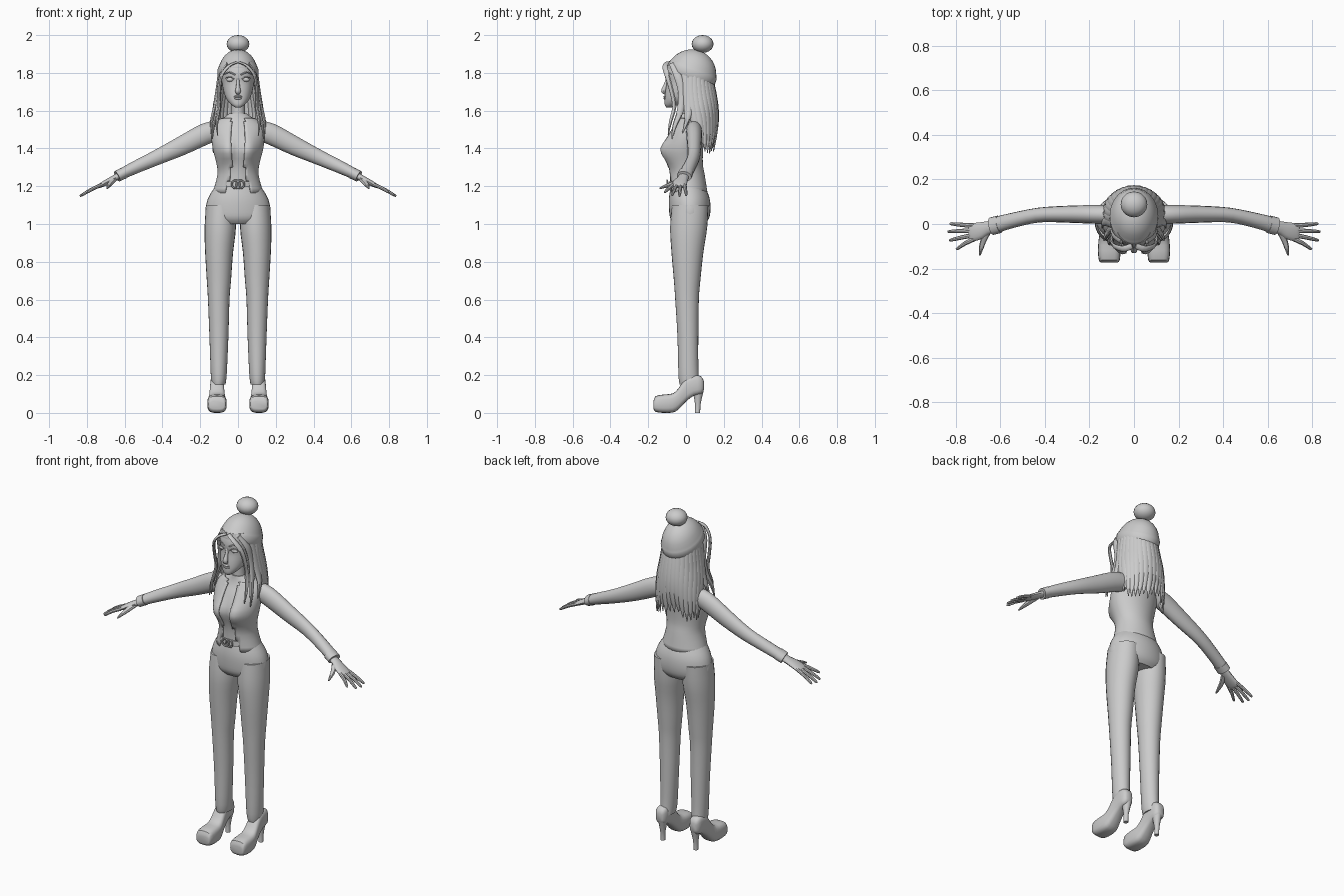
import bpy, bmesh, math, random
from mathutils import Vector, Matrix
random.seed(4)


def smooth_rows(rows, sub):
    """Catmull-Rom interpolation of number tuples."""
    out, last = [], len(rows) - 1
    for i in range(last):
        p0, p1, p2, p3 = (rows[min(max(i + k, 0), last)] for k in (-1, 0, 1, 2))
        for j in range(sub):
            t = j / sub
            out.append([b + .5 * t * (c - a + t * (2*a - 5*b + 4*c - d + t * (3*(b - c) + d - a)))
                        for a, b, c, d in zip(p0, p1, p2, p3)])
    return out + [list(rows[-1])]


def circle(n, e=2):
    """Unit superellipse; a higher e gives a boxier section."""
    f = lambda c: math.copysign(abs(c) ** (2 / e), c)
    return [(f(math.cos(2*math.pi*k/n)), f(math.sin(2*math.pi*k/n))) for k in range(n)]


def mirror(ob):
    ob.modifiers.new("mirror", 'MIRROR').use_clip = False
    return ob


def finish(name, bm):
    bmesh.ops.recalc_face_normals(bm, faces=bm.faces)
    me = bpy.data.meshes.new(name)
    bm.to_mesh(me)
    bm.free()
    ob = bpy.data.objects.new(name, me)
    bpy.context.collection.objects.link(ob)
    return ob


def skin(name, rings, caps=True, keep=None):
    bm = bmesh.new()
    vs = [[bm.verts.new(p) for p in r] for r in rings]
    n = len(vs[0])
    for a, b in zip(vs, vs[1:]):
        for k in range(n):
            q = (a[k], a[(k+1) % n], b[(k+1) % n], b[k])
            if keep is None or keep(sum((v.co for v in q), Vector()) / 4):
                bm.faces.new(q)
    if caps:
        bm.faces.new(vs[0])
        bm.faces.new(vs[-1])
    loose = [v for v in bm.verts if not v.link_faces]
    bmesh.ops.delete(bm, geom=loose, context='VERTS')
    return finish(name, bm)


def loft(name, rows, n=24, sub=3, e=2, shape=None, **kw):
    """Horizontal rings: z, centre x, half width, front y, back y."""
    rings = []
    for z, cx, rx, yf, yb in smooth_rows(rows, sub):
        r = [Vector((cx + rx*c, (yf+yb)/2 + (yb-yf)/2*s, z)) for c, s in circle(n, e)]
        rings.append([shape(p) for p in r] if shape else r)
    return skin(name, rings, **kw)


def tube(name, rows, side, n=10, sub=3):
    """Rings along a path: x, y, z, radius along side, other radius."""
    pts = smooth_rows(rows, sub)
    P = [Vector(p[:3]) for p in pts]
    rings = []
    for i, p in enumerate(P):
        t = (P[min(i+1, len(P)-1)] - P[max(i-1, 0)]).normalized()
        u = Vector(side)
        u = (u - t * u.dot(t)).normalized()
        v = t.cross(u)
        rings.append([p + u*c*pts[i][3] + v*s*pts[i][4] for c, s in circle(n)])
    return skin(name, rings)


def ball(name, loc, scale, rot=0, seg=20):
    bm = bmesh.new()
    m = Matrix.Translation(loc) @ Matrix.Rotation(rot, 4, 'Y') @ Matrix.Diagonal((*scale, 1))
    bmesh.ops.create_uvsphere(bm, u_segments=seg, v_segments=seg//2, radius=1, matrix=m)
    return finish(name, bm)


# Torso with bust, and an open jacket over it
def bust(p):
    if p.y < 0:
        p.y -= .034 * math.exp(-((abs(p.x) - .06)/.045)**2 - ((p.z - 1.39)/.06)**2)
    return p


body = [(1.17, 0, .125, -.082, .105), (1.26, 0, .1, -.083, .09), (1.32, 0, .105, -.09, .08),
        (1.4, 0, .125, -.103, .082), (1.48, 0, .132, -.08, .09), (1.53, 0, .118, -.052, .085),
        (1.56, 0, .08, -.04, .075)]
loft("shirt", body + [(1.585, 0, .045, -.035, .055)], n=40, shape=bust)
jacket = loft("jacket", [(z - .005*(z < 1.2), x, r + .009, f - .009, b + .009) for z, x, r, f, b in body],
              n=48, shape=bust, caps=False,
              keep=lambda c: c.y > 0 or abs(c.x) > .035 + .03*max(0, (1.3 - c.z)/.13))
jacket.modifiers.new("thickness", 'SOLIDIFY').thickness = .007
loft("neck", [(1.54, 0, .045, -.03, .06), (1.6, 0, .036, -.03, .045), (1.69, 0, .038, -.03, .05)])

# Belt and double ring buckle
loft("belt", [(1.195, 0, .118, -.092, .1), (1.225, 0, .108, -.092, .096)], sub=1)
for s in (-1, 1):
    bpy.ops.mesh.primitive_torus_add(location=(s*.012, -.1, 1.21), rotation=(math.pi/2, 0, 0),
                                     major_radius=.021, minor_radius=.005,
                                     major_segments=20, minor_segments=6)
    bpy.context.object.name = "buckle_ring"

# Trousers
loft("hips", [(1.2, 0, .12, -.08, .1), (1.14, 0, .157, -.09, .124), (1.08, 0, .172, -.09, .13),
              (1.03, 0, .168, -.083, .122), (1.0, 0, .13, -.06, .1)], n=32)
mirror(loft("trouser_leg", [(1.1, .092, .077, -.075, .118), (.98, .094, .083, -.084, .112),
            (.85, .1, .074, -.077, .092), (.7, .101, .064, -.064, .076), (.6, .102, .057, -.057, .068),
            (.4, .101, .05, -.045, .065), (.2, .102, .042, -.04, .066), (.15, .103, .036, -.033, .075)]))

# High heeled platform shoes, lofted from toe to heel
foot = [(-.172, .04, .022, .06), (-.162, .047, .006, .088), (-.12, .051, 0, .097), (-.07, .048, .002, .103),
        (-.04, .042, .018, .13), (0, .037, .06, .185), (.04, .036, .09, .2), (.078, .032, .1, .195),
        (.094, .018, .12, .17)]
mirror(skin("shoe", [[(.111 + w*c, y, (a+b)/2 + (b-a)/2*s) for c, s in circle(20, 3.2)]
                     for y, w, a, b in smooth_rows(foot, 2)]))
mirror(loft("shoe_heel", [(0, .108, .013, .047, .075), (.05, .108, .014, .047, .078),
                          (.12, .106, .026, .035, .094)], n=12))

# Sleeved arms, cuffs, hands
Y = (0, 1, 0)
mirror(tube("sleeve", [(.09, .042, 1.5, .04, .05), (.17, .043, 1.478, .042, .056), (.3, .044, 1.413, .038, .05),
            (.43, .04, 1.352, .033, .04), (.55, .015, 1.297, .034, .033), (.63, -.007, 1.258, .037, .028)], Y, 16))
mirror(tube("cuff", [(.605, -.001, 1.27, .04, .031), (.64, -.01, 1.252, .04, .03)], Y, 16, 1))


def hz(x):
    return 1.255 - (x - .63)*.52


mirror(tube("palm", [(x, y, hz(x), w, h) for x, y, w, h in
            [(.61, -.006, .025, .019), (.66, -.018, .03, .017), (.70, -.032, .039, .015),
             (.733, -.038, .04, .011), (.742, -.039, .034, .006)]], Y, 14))
for y0, x1, y1 in [(-.008, .828, .001), (-.029, .837, -.034), (-.05, .83, -.072), (-.068, .8, -.11)]:
    xm, ym = (.725 + x1)/2, (y0 + y1)/2
    mirror(tube("finger", [(.72, y0, hz(.72), .011, .01), (xm, ym, hz(xm)+.004, .0095, .009),
                           (x1-.008, y1, hz(x1-.008), .007, .007), (x1, y1, hz(x1), .003, .003)], Y, 8, 2))
mirror(tube("thumb", [(.65, -.02, 1.242, .016, .013), (.675, -.07, 1.215, .014, .012),
                      (.687, -.11, 1.2, .01, .009), (.693, -.14, 1.188, .004, .004)], (1, 0, 0), 8))

# Head and face
loft("head", [(1.616, 0, .012, -.103, -.075), (1.63, 0, .034, -.112, -.04), (1.66, 0, .06, -.113, .02),
              (1.7, 0, .076, -.11, .08), (1.75, 0, .085, -.103, .11), (1.8, 0, .09, -.107, .12),
              (1.86, 0, .083, -.09, .12)], n=32, e=2.2)
tube("nose", [(0, -.098, 1.77, .007, .008), (0, -.11, 1.73, .01, .011), (0, -.119, 1.703, .015, .013),
              (0, -.108, 1.69, .01, .006)], (1, 0, 0))
for z, h in ((1.675, .006), (1.666, .007)):
    ball("lip", (0, -.111, z), (.022, .009, h))
mirror(ball("eye", (.04, -.091, 1.765), (.021, .013, .012), .1))
mirror(tube("eyelid", [(.017, -.103, 1.765, .002, .003), (.04, -.104, 1.779, .003, .004),
                       (.065, -.088, 1.773, .002, .003)], (0, 0, 1), 6))
mirror(tube("eyebrow", [(.015, -.109, 1.79, .004, .003), (.045, -.1, 1.803, .004, .003),
                        (.072, -.078, 1.793, .002, .002)], (0, 0, 1), 6))

# Tilted knitted hat with turned rim, and pompom
tilt = Matrix.Translation((0, .028, 1.79)) @ Matrix.Rotation(math.radians(-21), 4, 'X')
prof = [(-.005, .93), (-.018, .98), (-.01, 1.02), (.025, 1.02), (.033, .985)]
prof += [(.135*math.sin(a), math.cos(a)) for a in [math.radians(d) for d in (20, 32, 44, 56, 68, 79, 88)]]
skin("hat", [[tilt @ Vector((.107*r*c, .132*r*s, h)) for c, s in circle(28)] for h, r in prof])
ball("pompom", (0, .088, 1.953), (.06, .058, .047))

# Back hair: overlapping tapered locks hanging from under the hat
for i in range(17):
    a = math.radians(-92 + 11.5*i)
    s, c, d = math.sin(a), math.cos(a), random.uniform(-.03, .03)
    tube("back_lock", [(.095*s, .03 + .095*c, 1.8, .022, .012), (.108*s, .03 + .118*c, 1.7, .025, .012),
                       (.124*s, .042 + .12*c, 1.6, .025, .012), (.13*s, .06 + .1*c, 1.5 + d/2, .02, .01),
                       (.132*s, .075 + .072*c, 1.4 + d, .002, .002)], (c, -s, 0), 8)

# Front hair: parted fringe, face-framing and shoulder locks
D = (.5, 1, 0)
mirror(tube("fringe", [(.008, -.098, 1.855, .013, .006), (.05, -.112, 1.835, .014, .007), (.09, -.098, 1.78, .014, .008),
                       (.1, -.075, 1.7, .013, .009), (.1, -.062, 1.62, .012, .009),
                       (.112, -.082, 1.54, .009, .008), (.108, -.095, 1.47, .002, .002)], D, 8))
mirror(tube("temple_lock", [(.055, -.07, 1.85, .02, .008), (.09, -.045, 1.79, .022, .01), (.1, -.02, 1.7, .022, .01),
                            (.112, -.03, 1.6, .018, .01), (.13, -.06, 1.52, .012, .008),
                            (.135, -.075, 1.45, .002, .002)], Y, 8))
mirror(tube("side_lock", [(.09, 0, 1.82, .026, .01), (.103, .01, 1.72, .03, .012), (.12, .015, 1.62, .026, .012),
                          (.138, .005, 1.55, .014, .009), (.143, -.02, 1.48, .002, .002)], Y, 8))

# Smooth shading everywhere, keeping hard edges
bpy.ops.object.select_all(action='SELECT')
bpy.context.view_layer.objects.active = bpy.data.objects["jacket"]
bpy.ops.object.shade_smooth_by_angle(angle=math.radians(40))
